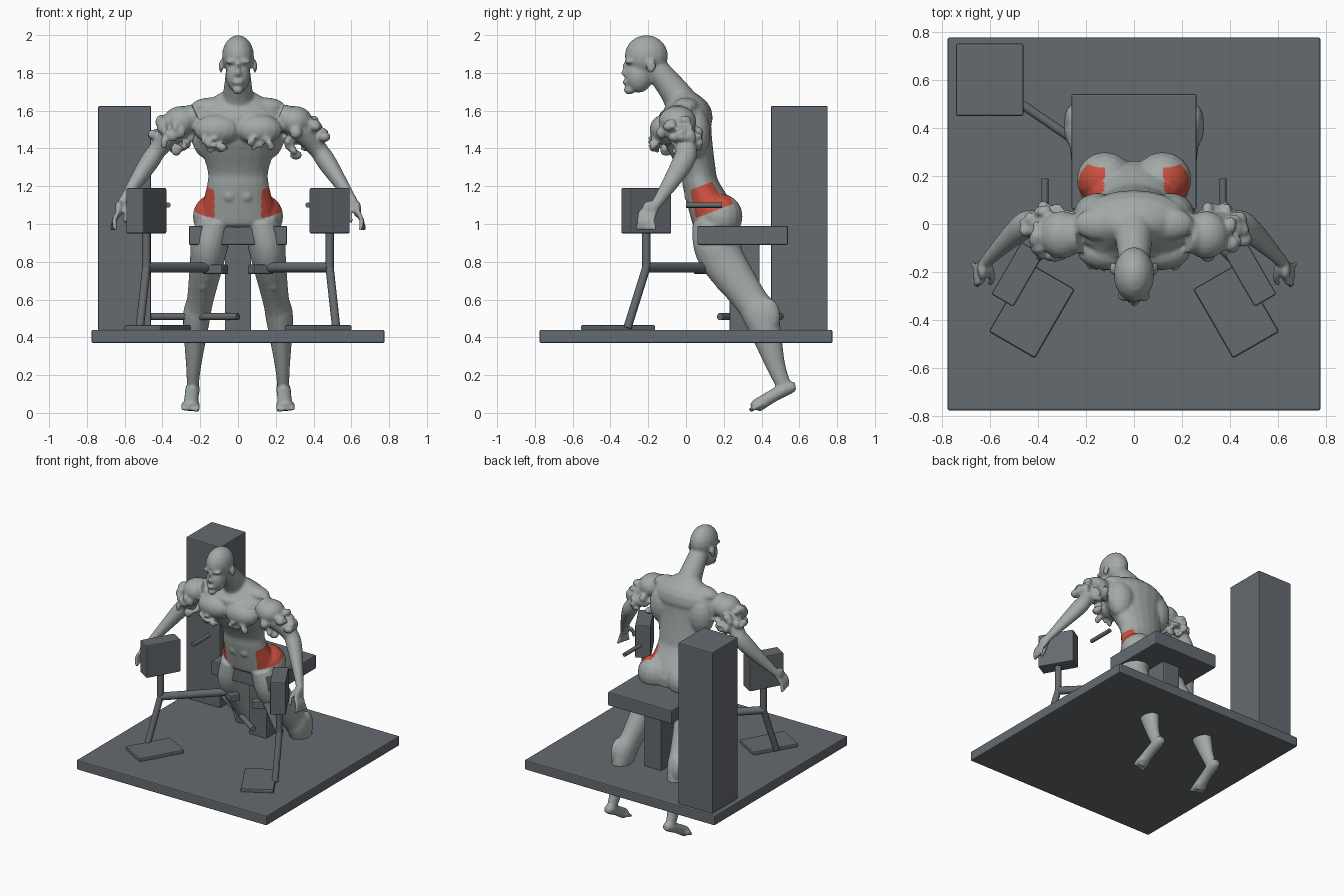
import bpy, bmesh, math, random
from mathutils import Vector, Matrix

random.seed(4)
cube = bpy.data.objects.get("Cube")
if cube:
    bpy.data.objects.remove(cube, do_unlink=True)


def material(name, rgb):
    mat = bpy.data.materials.new(name)
    mat.use_nodes = True
    mat.diffuse_color = (*rgb, 1)
    shader = next(n for n in mat.node_tree.nodes if n.type == 'BSDF_PRINCIPLED')
    shader.inputs["Base Color"].default_value = (*rgb, 1)
    return mat


skin = material("pale grey skin", (.36, .4, .39))
red = material("red muscle", (.6, .08, .05))
metal = material("dark grey metal", (.13, .145, .16))


def add_object(name, bm, mat):
    mesh = bpy.data.meshes.new(name)
    bm.to_mesh(mesh)
    bm.free()
    mesh.materials.append(mat)
    obj = bpy.data.objects.new(name, mesh)
    bpy.context.collection.objects.link(obj)
    return obj


# Machine helpers
def box(name, centre, size, turn=0):
    bm = bmesh.new()
    bmesh.ops.create_cube(bm, size=1, matrix=Matrix.Diagonal((*size, 1)))
    obj = add_object(name, bm, metal)
    obj.location = centre
    obj.rotation_euler.z = math.radians(turn)
    bevel = obj.modifiers.new("soft edges", 'BEVEL')
    bevel.width = .007
    bevel.segments = 2


def rod(name, start, end, radius):
    start, end = Vector(start), Vector(end)
    bm = bmesh.new()
    bmesh.ops.create_cone(bm, cap_ends=True, segments=20, radius1=radius, radius2=radius,
                          depth=(end - start).length)
    for face in bm.faces:
        face.smooth = len(face.verts) == 4
    for edge in bm.edges:
        edge.smooth = all(face.smooth for face in edge.link_faces)
    obj = add_object(name, bm, metal)
    obj.location = (start + end) / 2
    obj.rotation_euler = (end - start).to_track_quat('Z', 'Y').to_euler()


# Machine
box("platform", (0, 0, .405), (1.55, 1.55, .07))
box("weight_tower", (-.6, .6, 1.03), (.28, .3, 1.19))
box("seat", (0, .3, .94), (.52, .48, .1))
box("seat_post", (0, .31, .66), (.14, .16, .46))
rod("tower_link", (-.5, .52, .51), (0, .18, .51), .019)
for s, side in ((1, "left"), (-1, "right")):
    joint = Vector((s * .485, -.21, .77))
    box(side + "_floor_plate", (s * .425, -.36, .45), (.22, .33, .03), s * 30)
    box(side + "_arm_pad", joint + Vector((0, 0, .3)), (.105, .25, .24), s * 30)
    box(side + "_thigh_pad", (s * .12, .1, .76), (.12, .07, .05), s * 30)
    rod(side + "_lower_pole", (s * .52, -.31, .45), joint, .022)
    rod(side + "_upper_pole", joint, joint + Vector((0, 0, .2)), .022)
    rod(side + "_cross_beam", joint, (s * .16, .11, .77), .027)
    rod(side + "_handle", (s * .37, 0, 1.1), (s * .37, .19, 1.1), .014)

# Figure helpers
body = bmesh.new()


def blob(centre, radii):
    place = Matrix.Translation(centre) @ Matrix.Diagonal((*radii, 1))
    bmesh.ops.create_uvsphere(body, u_segments=16, v_segments=10, radius=1, matrix=place)


def spline(points, steps=4):
    """Hermite curve through the points, sampled evenly."""
    last = len(points) - 1
    slopes = [(points[min(i + 1, last)] - points[max(i - 1, 0)]) / 2 for i in range(last + 1)]
    for i in range(last):
        a, b = points[i], points[i + 1]
        for k in range(steps):
            t = k / steps
            ease = t * t * (3 - 2 * t)
            yield (a + (b - a) * ease + slopes[i] * (t * (1 - t) ** 2)
                   - slopes[i + 1] * (t * t * (1 - t)))
    yield points[last]


def limb(stations, s=1, flat=1, sides=20):
    """Smooth tube through (x, y, z, radius) stations; flat scales its depth."""
    path = list(spline([Vector((s * x, y, z, r)) for x, y, z, r in stations]))
    rings = []
    for i, p in enumerate(path):
        tangent = (path[min(i + 1, len(path) - 1)] - path[max(i - 1, 0)]).xyz.normalized()
        across = (Vector((1, 0, 0)) - tangent * tangent.x).normalized()
        deep = tangent.cross(across) * flat
        angles = [math.tau * k / sides for k in range(sides)]
        rings.append([body.verts.new(p.xyz + (across * math.cos(a) + deep * math.sin(a)) * p.w)
                      for a in angles])
    for low, high in zip(rings, rings[1:]):
        for k in range(sides):
            j = (k + 1) % sides
            body.faces.new((low[k], low[j], high[j], high[k]))
    body.faces.new(rings[0])
    body.faces.new(rings[-1])


# Torso, neck and head
limb([(0, .14, .93, .1), (0, .15, 1.02, .2), (0, .08, 1.2, .165), (0, .06, 1.3, .165),
      (0, 0, 1.5, .235), (0, 0, 1.6, .23), (0, -.02, 1.7, .08)], flat=.58)
limb([(0, 0, 1.6, .1), (0, -.06, 1.7, .078), (0, -.18, 1.85, .06)])
blob((0, -.21, 1.89), (.085, .115, .11))  # skull
blob((0, -.25, 1.785), (.066, .075, .09))  # jaw
blob((0, -.3, 1.71), (.03, .03, .025))  # chin
blob((0, -.32, 1.8), (.017, .025, .02))  # nose
blob((0, -.318, 1.83), (.011, .017, .035))
blob((0, -.318, 1.75), (.03, .018, .014))  # lips

for s in (1, -1):
    blob((s * .035, -.3, 1.86), (.034, .025, .013))  # brow
    blob((s * .09, -.185, 1.835), (.011, .026, .036))  # ear

    # Chest, back, abdomen and seat muscles
    blob((s * .11, -.115, 1.5), (.125, .078, .08))
    blob((s * .15, .045, 1.48), (.1, .085, .14))
    blob((s * .045, .09, 1.27), (.04, .055, .16))
    blob((s * .14, 0, 1.62), (.11, .07, .05))
    for row in range(4):
        blob((s * .043, .02 - .005 * row * row, 1.15 + .075 * row), (.038, .03, .036))
    blob((s * .12, .185, 1.04), (.12, .115, .12))

    # Arm, hand and fingers
    blob((s * .3, -.045, 1.545), (.095, .1, .08))
    limb([(.22, -.04, 1.57, .07), (.32, -.04, 1.52, .075), (.42, 0, 1.4, .05),
          (.475, -.02, 1.32, .05), (.6, -.14, 1.13, .027), (.63, -.18, 1.08, .024)], s, 1.15)
    blob((s * .63, -.19, 1.08), (.022, .045, .045))
    for k in range(4):
        y = -.165 - .024 * k
        limb([(.63, y, 1.07, .014), (.655, y - .01, 1.02, .013),
              (.67 - .008 * k, y - .006 * k, .965, .01)], s, sides=10)
    limb([(.6, -.18, 1.1, .016), (.59, -.225, 1.06, .014), (.6, -.25, 1.01, .011)], s, sides=10)

    # Ragged folds round the upper arm and under the chest
    for k in range(34):
        a, t = random.uniform(0, math.tau), random.uniform(-.055, .05)
        out = Vector((s * .077 * math.cos(a), .1 * math.sin(a), .05 * math.cos(a)))
        centre = Vector((s * (.355 - t * .6), -.035, 1.46 + t)) + out
        blob(centre, [random.uniform(.014, .034) for axis in range(3)])
    for k in range(16):
        centre = (s * random.uniform(.06, .19), random.uniform(-.18, -.15),
                  random.uniform(1.39, 1.46))
        blob(centre, [random.uniform(.01, .024) for axis in range(3)])

    # Leg with kneecap and calf
    limb([(.12, .15, 1.02, .09), (.15, .165, .9, .1), (.165, .2, .8, .09), (.2, .34, .6, .07),
          (.22, .4, .5, .072), (.235, .475, .25, .04), (.24, .53, .12, .03)], s, 1.28)
    blob((s * .185, .2, .69), (.04, .045, .05))
    blob((s * .25, .43, .51), (.04, .07, .1))

    # Foot and toes
    limb([(.24, .58, .14, .025), (.24, .54, .13, .038), (.245, .46, .09, .038),
          (.25, .37, .035, .04)], s, .9)
    blob((s * .25, .39, .045), (.046, .05, .024))
    for k in range(5):
        x = .213 + .019 * k
        limb([(x, .4, .045, .013), (x, .36, .025, .012), (x, .335 + .007 * k, .013, .011)],
             s, sides=10)

# Merge the figure into one smooth skin
bmesh.ops.recalc_face_normals(body, faces=body.faces)
figure = add_object("figure", body, skin)
merge = figure.modifiers.new("merge", 'REMESH')
merge.mode = 'VOXEL'
merge.voxel_size = .009
soften = figure.modifiers.new("soften", 'SMOOTH')
soften.iterations = 3
bpy.context.view_layer.update()
evaluated = figure.evaluated_get(bpy.context.evaluated_depsgraph_get())
mesh = bpy.data.meshes.new_from_object(evaluated)
figure.modifiers.clear()
figure.data = mesh
mesh.materials.clear()
mesh.materials.append(skin)
mesh.materials.append(red)

# Red hip panels with cleanly cut borders
bm = bmesh.new()
bm.from_mesh(mesh)
middle = Vector((0, .12, 1.137))
along, up = Vector((0, .93, .36)), Vector((0, -.36, .93))
length, height = .11, .075
for axis, reach in ((along, length), (along, -length), (up, height), (up, -height)):
    geom = set()
    for face in bm.faces:
        offset = face.calc_center_median() - middle
        if abs(offset.x) > .11 and offset.yz.length < .17:
            geom.update([face], face.edges, face.verts)
    bmesh.ops.bisect_plane(bm, geom=list(geom), plane_co=middle + axis * reach, plane_no=axis)
for face in bm.faces:
    face.smooth = True
    offset = face.calc_center_median() - middle
    face.material_index = int(abs(offset.x) > .125 and abs(offset.dot(along)) < length
                              and abs(offset.dot(up)) < height)
bm.to_mesh(mesh)
bm.free()
